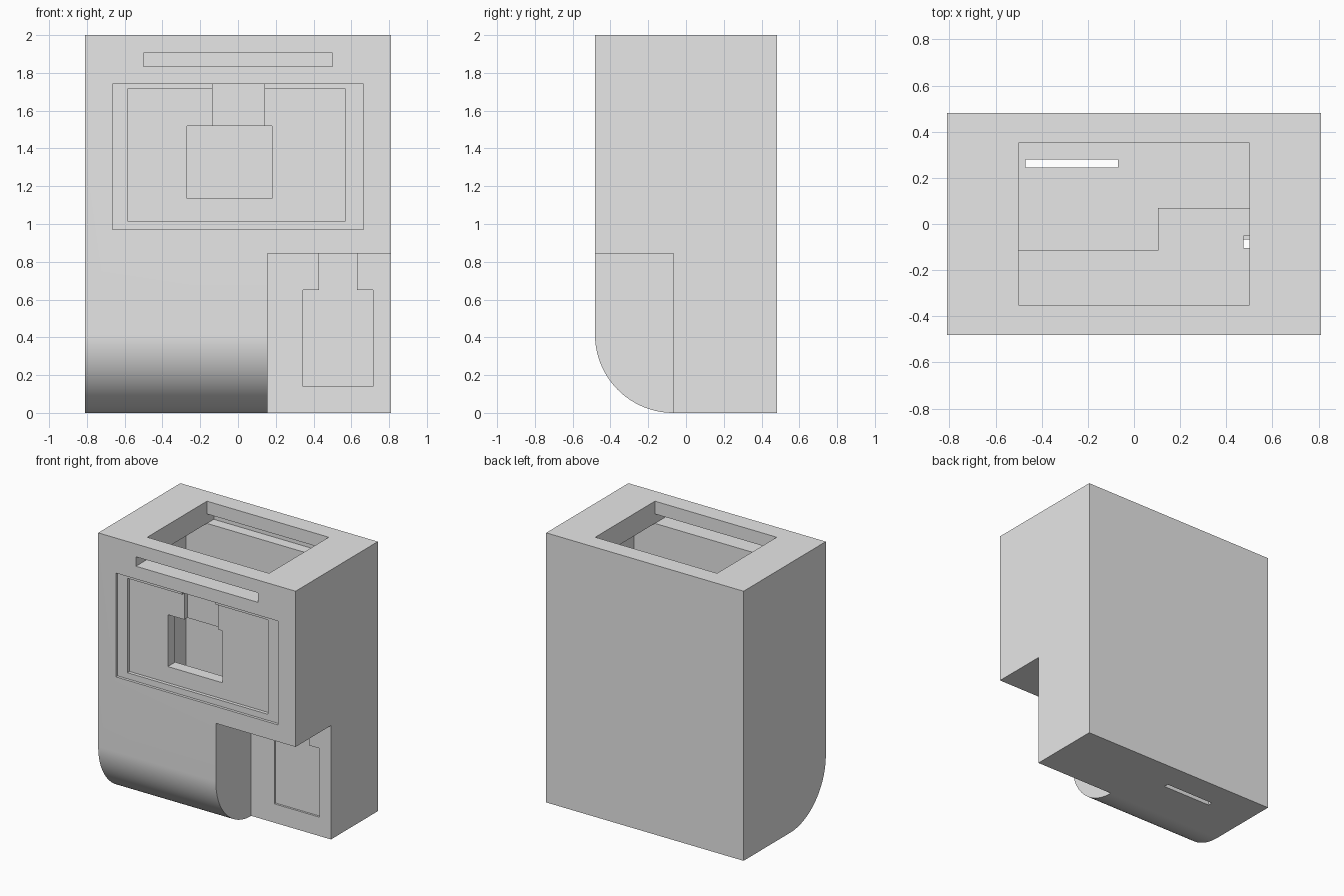
import bpy, bmesh, math

W, D, H, R = 0.81, 0.482, 2.0, 0.415   # half width, half depth, height, chin radius
FRONT = -D

cube = bpy.data.objects.get("Cube")
if cube:
    bpy.data.objects.remove(cube, do_unlink=True)

grey = bpy.data.materials.new("light_grey")
grey.use_nodes = True
grey.diffuse_color = (0.8, 0.8, 0.8, 1)
grey.node_tree.nodes["Principled BSDF"].inputs["Base Color"].default_value = (0.8, 0.8, 0.8, 1)


def add_object(name, bm):
    bmesh.ops.recalc_face_normals(bm, faces=bm.faces)
    mesh = bpy.data.meshes.new(name)
    bm.to_mesh(mesh)
    bm.free()
    mesh.materials.append(grey)
    obj = bpy.data.objects.new(name, mesh)
    bpy.context.collection.objects.link(obj)
    return obj


def box(name, xs, ys, zs):
    bm = bmesh.new()
    bmesh.ops.create_cube(bm, size=1)
    for v in bm.verts:
        for axis, span in enumerate((xs, ys, zs)):
            v.co[axis] = span[0] if v.co[axis] < 0 else span[1]
    return add_object(name, bm)


# Cabinet shell: side profile with a rounded front bottom edge, extruded sideways
profile = [(D, 0), (D, H), (FRONT, H)]
for i in range(33):
    a = math.pi / 2 * i / 32
    profile.append((FRONT + R - R * math.cos(a), R - R * math.sin(a)))
bm = bmesh.new()
side = bm.faces.new([bm.verts.new((-W, y, z)) for y, z in profile])
ext = bmesh.ops.extrude_face_region(bm, geom=[side])
for v in ext["geom"]:
    if isinstance(v, bmesh.types.BMVert):
        v.co.x = W
body = add_object("cabinet_body", bm)
bpy.context.view_layer.objects.active = body
body.select_set(True)


def cut(name, xs, ys, zs):
    tool = box(name, xs, ys, zs)
    tool.hide_render = True
    mod = body.modifiers.new(name, "BOOLEAN")
    mod.operation, mod.solver, mod.object = "DIFFERENCE", "EXACT", tool
    bpy.ops.object.modifier_apply(modifier=name)
    bpy.data.objects.remove(tool, do_unlink=True)


OUT = FRONT - 0.1          # start of cuts made from the front
NOTCH = FRONT + R          # back wall of the lower corner notch

# Inside: main chamber, stepped deep well, top opening
cut("chamber", (-0.67, 0.67), (-0.35, 0.35), (0.95, 1.835))
cut("well_wide", (-0.67, 0.105), (-0.115, 0.35), (0.13, 1.0))
cut("well_narrow", (0.1, 0.67), (0.07, 0.35), (0.13, 1.0))
cut("top_opening", (-0.5, 0.5), (-0.35, 0.35), (1.8, H + 0.1))

# Sliding panel slot through the front, with a groove in the back wall
cut("panel_slot", (-0.5, 0.5), (OUT, 0.43), (1.835, 1.905))

# Stepped front display recess with its cable channel and window
cut("display_recess", (-0.665, 0.665), (OUT, FRONT + 0.02), (0.97, 1.74))
cut("display_inset", (-0.585, 0.57), (OUT, FRONT + 0.045), (1.015, 1.715))
cut("display_channel", (-0.135, 0.14), (OUT, FRONT + 0.08), (1.5, 1.74))
cut("display_window", (-0.27, 0.18), (OUT, -0.3), (1.135, 1.52))

# Lower corner notch with a shallow plate recess and a cable hole
cut("corner_notch", (0.155, W + 0.1), (OUT, NOTCH), (-0.1, 0.845))
cut("plate_recess", (0.345, 0.715), (NOTCH - 0.1, NOTCH + 0.015), (0.14, 0.65))
cut("plate_neck", (0.43, 0.63), (NOTCH - 0.1, NOTCH + 0.015), (0.6, 0.845))
cut("cable_hole", (0.475, 0.585), (-0.105, NOTCH + 0.015), (0.8, 1.0))

# Slot in the bottom
cut("bottom_slot", (-0.47, -0.07), (0.245, 0.28), (-0.1, 0.2))

bpy.ops.object.shade_smooth_by_angle(angle=math.radians(30))
